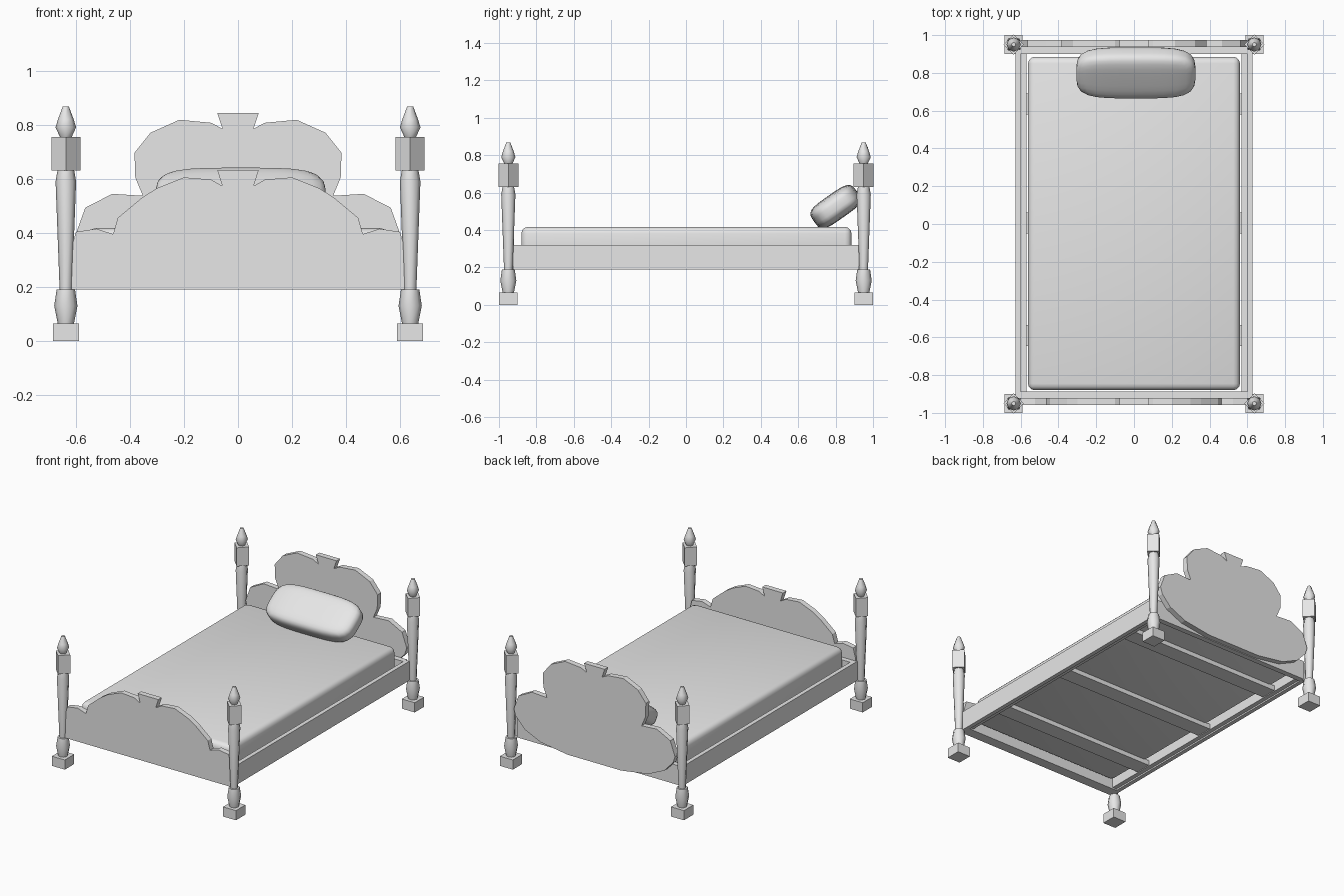
import bpy, bmesh
from math import radians, copysign
from mathutils import Matrix, Vector

cube = bpy.data.objects.get("Cube")
if cube:
    bpy.data.objects.remove(cube)

grey = bpy.data.materials.new("light_grey")
grey.use_nodes = True
grey.diffuse_color = (0.8, 0.8, 0.8, 1)
grey.node_tree.nodes["Principled BSDF"].inputs["Base Color"].default_value = (0.8, 0.8, 0.8, 1)


def finish(name, bm, smooth_angle=None):
    bmesh.ops.recalc_face_normals(bm, faces=bm.faces)
    mesh = bpy.data.meshes.new(name)
    bm.to_mesh(mesh)
    bm.free()
    mesh.materials.append(grey)
    obj = bpy.data.objects.new(name, mesh)
    bpy.context.collection.objects.link(obj)
    if smooth_angle:
        bpy.ops.object.select_all(action='DESELECT')
        obj.select_set(True)
        bpy.context.view_layer.objects.active = obj
        bpy.ops.object.shade_smooth_by_angle(angle=radians(smooth_angle))
    return obj


def box(name, low, high, turn=0, bevel=0):
    low, high = Vector(low), Vector(high)
    bm = bmesh.new()
    bmesh.ops.create_cube(bm, size=1, matrix=Matrix.Translation((low + high) / 2)
                          @ Matrix.Rotation(radians(turn), 4, 'Z')
                          @ Matrix.Diagonal((*(high - low), 1)))
    if bevel:
        bmesh.ops.bevel(bm, geom=bm.edges[:], offset=bevel, segments=3,
                        profile=0.5, affect='EDGES')
    return finish(name, bm, 40 if bevel else None)


def turned(name, x, y, profile, sides=8):
    """Stack of rings (radius, height) joined into a turned piece."""
    bm = bmesh.new()
    rings = []
    for r, z in profile:
        ring = bmesh.ops.create_circle(bm, segments=sides, radius=r,
                                       matrix=Matrix.Translation((x, y, z)))["verts"]
        rings.append(ring)
    for a, b in zip(rings, rings[1:]):
        for i in range(sides):
            j = (i + 1) % sides
            bm.faces.new((a[i], a[j], b[j], b[i]))
    bm.faces.new(rings[0])
    bm.faces.new(rings[-1])
    return finish(name, bm, 50)


def board(name, half, y0, y1):
    """Mirrored outline, listed from top centre to bottom, given thickness."""
    outline = half + [(-x, z) for x, z in reversed(half)]
    bm = bmesh.new()
    face = bm.faces.new([bm.verts.new((x, y0, z)) for x, z in outline])
    grown = bmesh.ops.extrude_face_region(bm, geom=[face])["geom"]
    bmesh.ops.translate(bm, vec=(0, y1 - y0, 0),
                        verts=[v for v in grown if isinstance(v, bmesh.types.BMVert)])
    return finish(name, bm)


# Four bedposts
POST_X, POST_Y = 0.637, 0.95
vase = [(0.03, 0.065), (0.043, 0.13), (0.034, 0.19)]
shaft = [(0.023, 0.19), (0.038, 0.59), (0.031, 0.63)]
finial = [(0.022, 0.755), (0.038, 0.79), (0.029, 0.82), (0.011, 0.868)]
for end, y in (("front", -POST_Y), ("back", POST_Y)):
    for side, x in (("right", -POST_X), ("left", POST_X)):
        tag = f"{end}_{side}"
        box(f"{tag}_foot", (x - 0.048, y - 0.05, 0), (x + 0.048, y + 0.05, 0.065))
        turned(f"{tag}_vase", x, y, vase)
        turned(f"{tag}_shaft", x, y, shaft)
        box(f"{tag}_block", (x - 0.038, y - 0.038, 0.63), (x + 0.038, y + 0.038, 0.755), turn=45)
        turned(f"{tag}_finial", x, y, finial)

# Scalloped headboard and footboard
board("headboard", [
    (0.077, 0.843), (0.057, 0.785), (0.1, 0.807), (0.217, 0.818), (0.324, 0.77),
    (0.383, 0.696), (0.38, 0.604), (0.352, 0.537), (0.465, 0.544), (0.565, 0.493),
    (0.6, 0.396), (0.585, 0.35), (0.52, 0.28), (0.4, 0.225), (0.2, 0.195)], 0.937, 0.974)
board("footboard", [
    (0.077, 0.633), (0.058, 0.573), (0.1, 0.597), (0.2, 0.605), (0.3, 0.565),
    (0.355, 0.53), (0.445, 0.455), (0.462, 0.395), (0.524, 0.415), (0.6, 0.403),
    (0.617, 0.34), (0.617, 0.19)], -0.957, -0.92)

# Side rails with inner ledges
for side, s in (("right", -1), ("left", 1)):
    for part, a, b, length, bottom, top in (("rail", 0.6, 0.628, 0.925, 0.19, 0.32),
                                            ("ledge", 0.57, 0.6, 0.9, 0.2, 0.28)):
        x0, x1 = sorted((s * a, s * b))
        box(f"{side}_{part}", (x0, -length, bottom), (x1, length, top))

# End beams
box("head_beam", (-0.6, 0.9, 0.19), (0.6, 0.937, 0.32))
box("foot_beam", (-0.6, -0.92, 0.19), (0.6, -0.887, 0.32))

# Cross slats
for i, y in enumerate((-0.59, 0.005, 0.635)):
    box(f"slat_{i + 1}", (-0.59, y - 0.055, 0.205), (0.59, y + 0.055, 0.24))

# Mattress
box("mattress", (-0.561, -0.88, 0.235), (0.561, 0.885, 0.417), bevel=0.035)

# Pillow leaning on the headboard
bm = bmesh.new()
bmesh.ops.create_cube(bm, size=2)
bmesh.ops.subdivide_edges(bm, edges=bm.edges[:], cuts=7, use_grid_fill=True)
for v in bm.verts:
    v.co /= sum(abs(c) ** 4 for c in v.co) ** 0.25
bmesh.ops.transform(bm, verts=bm.verts[:], matrix=Matrix.Translation((0.01, 0.8, 0.525))
                    @ Matrix.Rotation(radians(35), 4, 'X')
                    @ Matrix.Diagonal((0.315, 0.14, 0.07, 1)))
finish("pillow", bm, 60)
